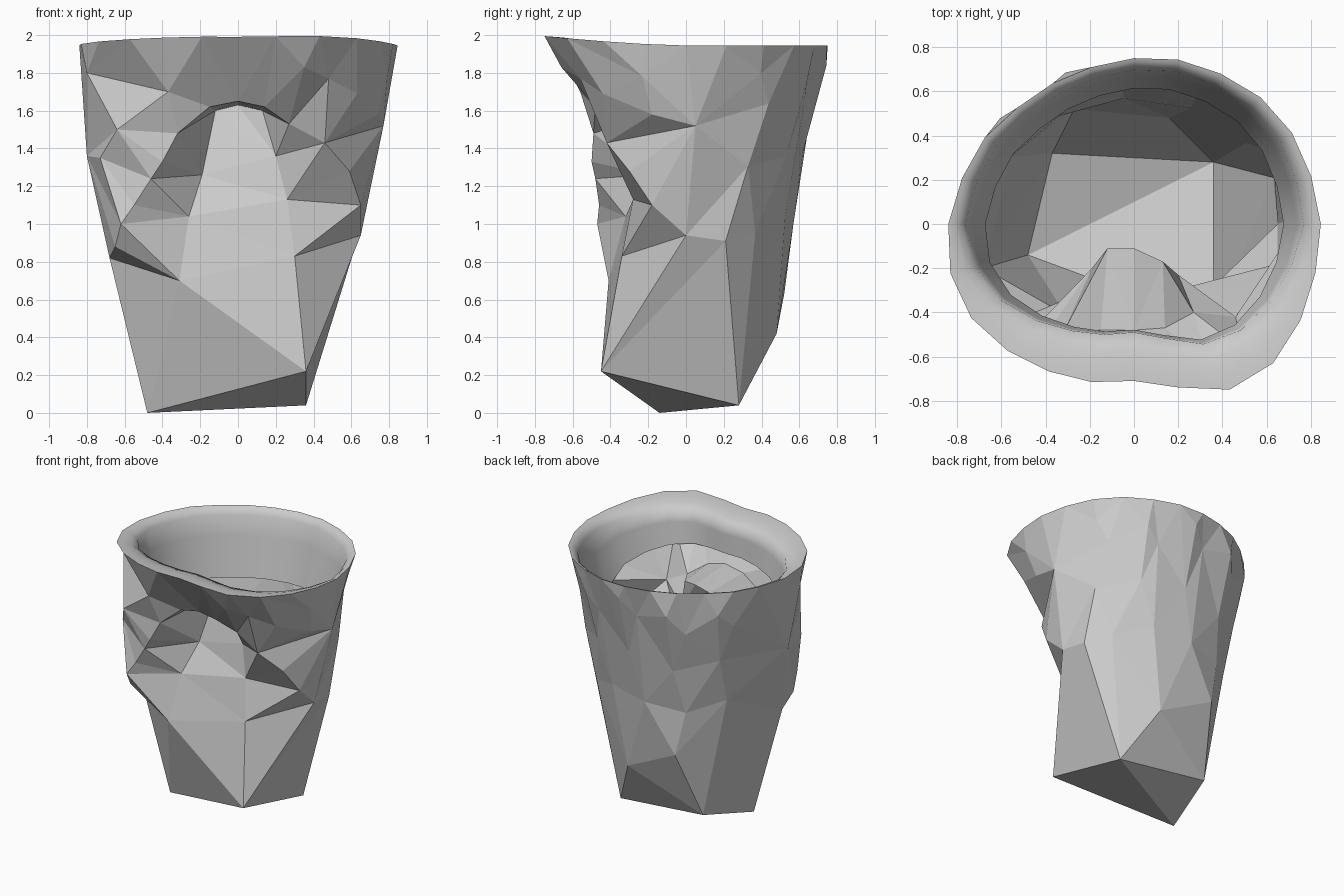
import bpy, bmesh, math
from mathutils import Vector
from mathutils.geometry import delaunay_2d_cdt

cube = bpy.data.objects.get("Cube")
if cube:
    bpy.data.objects.remove(cube)

grey = bpy.data.materials.new("plain_grey")
grey.use_nodes = True
colour = (0.6, 0.6, 0.6, 1)
grey.diffuse_color = colour
grey.node_tree.nodes["Principled BSDF"].inputs["Base Color"].default_value = colour


def make_object(name, bm, smooth):
    mesh = bpy.data.meshes.new(name)
    for face in bm.faces:
        face.smooth = smooth
    bm.to_mesh(mesh)
    bm.free()
    mesh.materials.append(grey)
    obj = bpy.data.objects.new(name, mesh)
    bpy.context.collection.objects.link(obj)
    return obj


def points(rows):
    return [Vector(row) for row in rows]


# Uneven rim, one radius every fifteen degrees, rising towards the front
radii = [.845, .83, .825, .81, .785, .77, .75, .735, .735, .745, .78, .805,
         .84, .86, .85, .81, .77, .74, .71, .765, .865, .89, .87, .85]
count = len(radii)
rim = []
for i, r in enumerate(radii):
    a = math.tau * i / count
    y = r * math.sin(a)
    lift = max(0, -y / .75) ** 1.5
    rim.append(Vector((r * math.cos(a), y, 1.945 + .05 * min(1, lift))))
half = count // 2
back_rim = rim[:half + 1]
front_rim = rim[half:] + rim[:1]

# Tilted base corners and the side seams joining front and back
base_left, base_front, base_right, base_back = points([
    (-.48, -.14, 0), (.36, -.45, .22), (.36, .28, .04), (-.37, .32, .12)])
left_seam = points([(-.8, -.1, 1.36), (-.68, -.2, .82)])
right_seam = points([(.65, 0, .94), (.77, .05, 1.52)])
side_corner = Vector((.63, .21, .91))

# Zigzag crease round the pushed-in front panel
crease = [left_seam[1]] + points([
    (-.31, -.41, .7), (-.65, -.38, .88), (-.62, -.47, 1), (-.26, -.32, 1.04),
    (-.55, -.46, 1.1), (-.46, -.48, 1.24), (-.19, -.2, 1.26), (-.4, -.5, 1.33),
    (-.32, -.49, 1.48), (-.12, -.11, 1.6), (0, -.11, 1.63), (.13, -.17, 1.6),
    (.2, -.23, 1.36), (.46, -.42, 1.43), (.59, -.3, 1.28), (.26, -.28, 1.13),
    (.65, -.18, 1.1), (.3, -.34, .83)]) + [right_seam[0]]

# Ledge above the panel and the bumps of the overhang
overhang = points([(-.15, -.48, 1.62), (0, -.48, 1.65), (.14, -.47, 1.62),
                   (-.64, -.48, 1.5), (-.37, -.56, 1.7), (.35, -.66, 1.83),
                   (.27, -.4, 1.53), (.48, -.56, 1.77), (.63, -.44, 1.69),
                   (.74, -.18, 1.58), (-.73, -.36, 1.35),
                   (-.8, -.25, 1.8), (.79, -.23, 1.78)])

# Back wall facets in columns
back_points = points([(.16, .48, .42), (-.27, .52, .63)])
for row, (z, wide, deep) in enumerate([(1, .66, .57), (1.35, .74, .62),
                                       (1.66, .78, .68), (1.79, .79, .745)]):
    for step in range(-2, 3):
        a = math.radians(step * 27 + (4 if row % 2 else -4))
        wobble = .05 * math.sin(step * 2.3 + row * .6)
        back_points.append(Vector((wide * math.sin(a), deep * math.cos(a), z + wobble)))


def add_patch(bm, border, chain, loose, squash, flip):
    """Fill a bordered patch with flat triangles."""
    pts = list(border)
    for p in chain + loose:
        if p not in pts:
            pts.append(p)
    n = len(border)
    edges = [(i, (i + 1) % n) for i in range(n)]
    edges += [(pts.index(p), pts.index(q)) for p, q in zip(chain, chain[1:])]
    flat = [Vector((p.x, p.z * squash)) for p in pts]
    result = delaunay_2d_cdt(flat, edges, [], 1, 1e-5)
    verts = [bm.verts.new(p) for p in pts]
    source = result[3]
    for tri in result[2]:
        if all(source[i] for i in tri):
            corners = [verts[source[i][0]] for i in tri]
            if len(set(corners)) == 3:
                bm.faces.new(corners[::-1] if flip else corners)


# Crumpled cup wall, right side panel and base
bm = bmesh.new()
front_border = left_seam + [base_left, base_front] + right_seam + front_rim[::-1]
back_border = (left_seam + [base_left, base_back, base_right, side_corner]
               + right_seam + back_rim)
add_patch(bm, front_border, crease, overhang, 1, False)
add_patch(bm, back_border, [], back_points, .4, True)
for corners in ((base_left, base_right, base_front),
                (base_left, base_back, base_right),
                (base_front, base_right, side_corner),
                (base_front, side_corner, right_seam[0])):
    bm.faces.new([bm.verts.new(p) for p in corners])
bmesh.ops.remove_doubles(bm, verts=bm.verts, dist=1e-4)
make_object("cup_wall", bm, False)

# Rounded lip and smooth inner band
bm = bmesh.new()
rings = []
for level in range(7):
    ring = []
    for i, p in enumerate(rim):
        s = math.sin(math.tau * i / count)
        front = max(0, -s)
        scale = .91 + .02 * max(0, s) - .22 * front ** 1.2
        low = 1.45 + .28 * front ** .5
        if level < 4:
            t = level / 3
            k, z = 1 + (scale - 1) * t, p.z - .05 * t * t
        else:
            t = (level - 3) / 3
            k = scale * (1 - .12 * t * (1 - .8 * front))
            z = p.z - .05 + (low - p.z + .05) * t
        ring.append(bm.verts.new((p.x * k, p.y * k, z)))
    rings.append(ring)
for outer, inside in zip(rings, rings[1:]):
    for i in range(count):
        j = (i + 1) % count
        bm.faces.new((outer[i], outer[j], inside[j], inside[i]))
make_object("inner_lip", bm, True)
